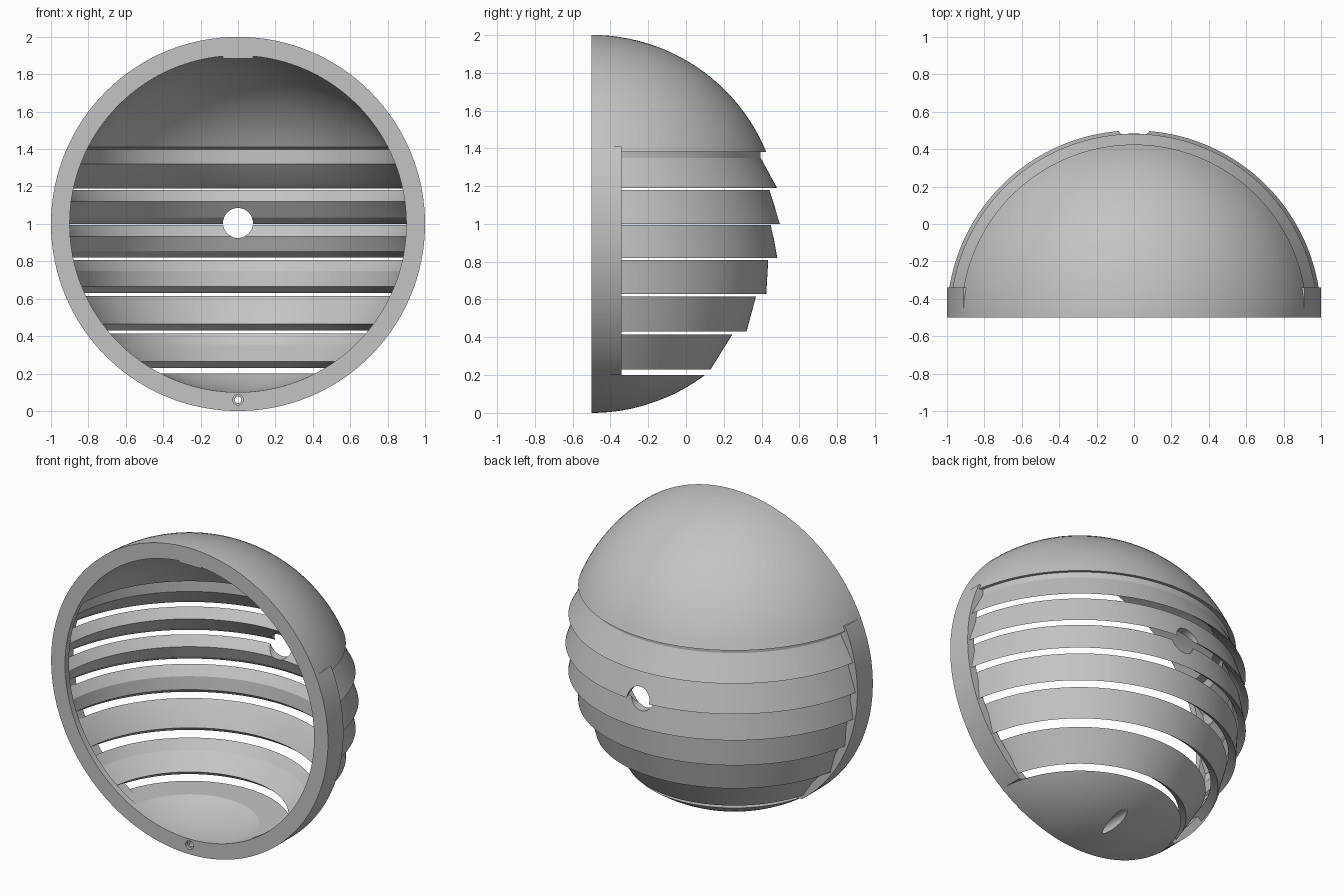
import bpy, bmesh, math
from mathutils import Vector, Matrix

cube = bpy.data.objects.get("Cube")
if cube:
    bpy.data.objects.remove(cube, do_unlink=True)

OUT, INN = 1.0, 0.9          # shell radii
CENTRE = Vector((0, -0.5, 1))
RIM_DEPTH, FLANGE = 0.16, 0.04
DOME_Z, DOME_INNER_Z, CAP_Z = 1.38, 1.41, 0.2    # edges of the louvred opening

grey = bpy.data.materials.new("plain_grey")
grey.use_nodes = True
grey.diffuse_color = (0.55, 0.55, 0.55, 1)
grey.node_tree.nodes["Principled BSDF"].inputs["Base Color"].default_value = (0.55, 0.55, 0.55, 1)


def finish(name, bm):
    bmesh.ops.recalc_face_normals(bm, faces=bm.faces)
    mesh = bpy.data.meshes.new(name)
    bm.to_mesh(mesh)
    bm.free()
    mesh.materials.append(grey)
    ob = bpy.data.objects.new(name, mesh)
    bpy.context.collection.objects.link(ob)
    return ob


def revolve(profile, turn, steps):
    """Sweep a closed (radius, height) profile around the z axis."""
    bm = bmesh.new()
    full = turn > 6
    rings = []
    for i in range(steps if full else steps + 1):
        a = turn * i / steps
        rings.append([bm.verts.new((r * math.cos(a), r * math.sin(a), h)) for r, h in profile])
    n = len(profile)
    for i in range(steps):
        p, q = rings[i], rings[(i + 1) % len(rings)]
        for j in range(n):
            k = (j + 1) % n
            bm.faces.new((p[j], p[k], q[k], q[j]))
    if not full:
        bm.faces.new(rings[0])
        bm.faces.new(rings[-1])
    bmesh.ops.remove_doubles(bm, verts=bm.verts, dist=1e-5)
    return bm


def trim(bm, point, normal):
    """Remove everything on the normal's side and close the cut."""
    geom = bm.verts[:] + bm.edges[:] + bm.faces[:]
    bmesh.ops.bisect_plane(bm, geom=geom, plane_co=point, plane_no=normal, clear_outer=True)
    bmesh.ops.holes_fill(bm, edges=[e for e in bm.edges if e.is_boundary], sides=0)


def arc(radius, h0, h1, steps=24):
    """Sphere profile between two heights measured from the centre."""
    a0, a1 = math.asin(h0 / radius), math.asin(h1 / radius)
    pts = []
    for i in range(steps + 1):
        a = a0 + (a1 - a0) * i / steps
        pts.append((max(0, radius * math.cos(a)), radius * math.sin(a)))
    return pts


def drill(ob, radius, y0, y1, z):
    """Cut a round hole along y."""
    bm = bmesh.new()
    m = Matrix.Translation((0, (y0 + y1) / 2, z)) @ Matrix.Rotation(math.pi / 2, 4, 'X')
    bmesh.ops.create_cone(bm, cap_ends=True, segments=40, radius1=radius,
                          radius2=radius, depth=y1 - y0, matrix=m)
    cutter = finish("hole_cutter", bm)
    cutter.hide_render = True
    mod = ob.modifiers.new("hole", 'BOOLEAN')
    mod.operation = 'DIFFERENCE'
    mod.solver = 'EXACT'
    mod.object = cutter
    bpy.context.view_layer.objects.active = ob
    bpy.ops.object.modifier_apply(modifier=mod.name)
    bpy.data.objects.remove(cutter, do_unlink=True)


parts = []

# Upper dome and lower cap: half-turn shells
dome = revolve(arc(OUT, DOME_Z - 1, OUT) + arc(INN, INN, DOME_INNER_Z - 1), math.pi, 96)
bmesh.ops.translate(dome, vec=CENTRE, verts=dome.verts)
parts.append(finish("upper_dome", dome))

cap = revolve(arc(OUT, CAP_Z - 1, -OUT) + arc(INN, -INN, CAP_Z - 1), math.pi, 96)
bmesh.ops.translate(cap, vec=CENTRE, verts=cap.verts)
lower_cap = finish("lower_cap", cap)
parts.append(lower_cap)

# Side rims: a straight-walled ring with a front flange, kept beside the louvres only
WALL = 0.95
ring = revolve([(OUT, 0), (OUT, RIM_DEPTH), (WALL, RIM_DEPTH), (WALL, FLANGE), (INN, FLANGE), (INN, 0)],
               2 * math.pi, 128)
bmesh.ops.rotate(ring, cent=(0, 0, 0), matrix=Matrix.Rotation(-math.pi / 2, 3, 'X'), verts=ring.verts)
bmesh.ops.translate(ring, vec=CENTRE, verts=ring.verts)
trim(ring, (0, 0, DOME_INNER_Z), (0, 0, 1))
trim(ring, (0, 0, CAP_Z), (0, 0, -1))
parts.append(finish("side_rims", ring))

# Louvres: sloping sheets with chamfered inner edges
# top radius, top height, bottom radius, bottom height
LOUVRES = [
    (0.895, 1.35, 0.982, 1.19),
    (0.94, 1.18, 1.0, 1.0),
    (0.952, 0.993, 0.983, 0.82),
    (0.935, 0.808, 0.925, 0.63),
    (0.87, 0.615, 0.82, 0.43),
    (0.745, 0.415, 0.63, 0.23),
]
THICK = 0.045
slats = []
for i, (rt, zt, rb, zb) in enumerate(LOUVRES):
    profile = [(rt, zt), (rb, zb), (rb - THICK, zb + 0.035)]
    if i == 0:
        # The top louvre hangs from a collar under the dome
        profile += [(rt - THICK, zt - 0.03), (rt - THICK, zt + 0.05), (rt, zt + 0.04)]
    else:
        profile.append((rt - THICK, zt - 0.06))
    bm = revolve(profile, math.pi, 96)
    bmesh.ops.translate(bm, vec=(0, CENTRE.y, 0), verts=bm.verts)
    trim(bm, (0, CENTRE.y + FLANGE - 0.005, 0), (0, -1, 0))
    slats.append(finish(f"louvre_{i + 1}", bm))
parts += slats

# Cable hole through the two middle louvres
for ob in slats[1:3]:
    drill(ob, 0.08, 0.2, 0.7, 1.005)

# Screw hole through the bottom of the rim, wide at both ends
drill(lower_cap, 0.018, -0.6, 0.1, 0.06)
drill(lower_cap, 0.036, -0.42, 0.1, 0.06)
drill(lower_cap, 0.028, -0.6, -0.48, 0.06)

# Locating tab under the top of the rim
bm = bmesh.new()
bmesh.ops.create_cube(bm, size=1, matrix=Matrix.Translation((0, -0.46, 1.9))
                      @ Matrix.Diagonal((0.16, 0.07, 0.03, 1)))
parts.append(finish("locating_tab", bm))

# Smooth curved faces, keep edges crisp
bpy.ops.object.select_all(action='DESELECT')
for ob in parts:
    ob.select_set(True)
bpy.context.view_layer.objects.active = parts[0]
bpy.ops.object.shade_smooth_by_angle(angle=math.radians(12))
